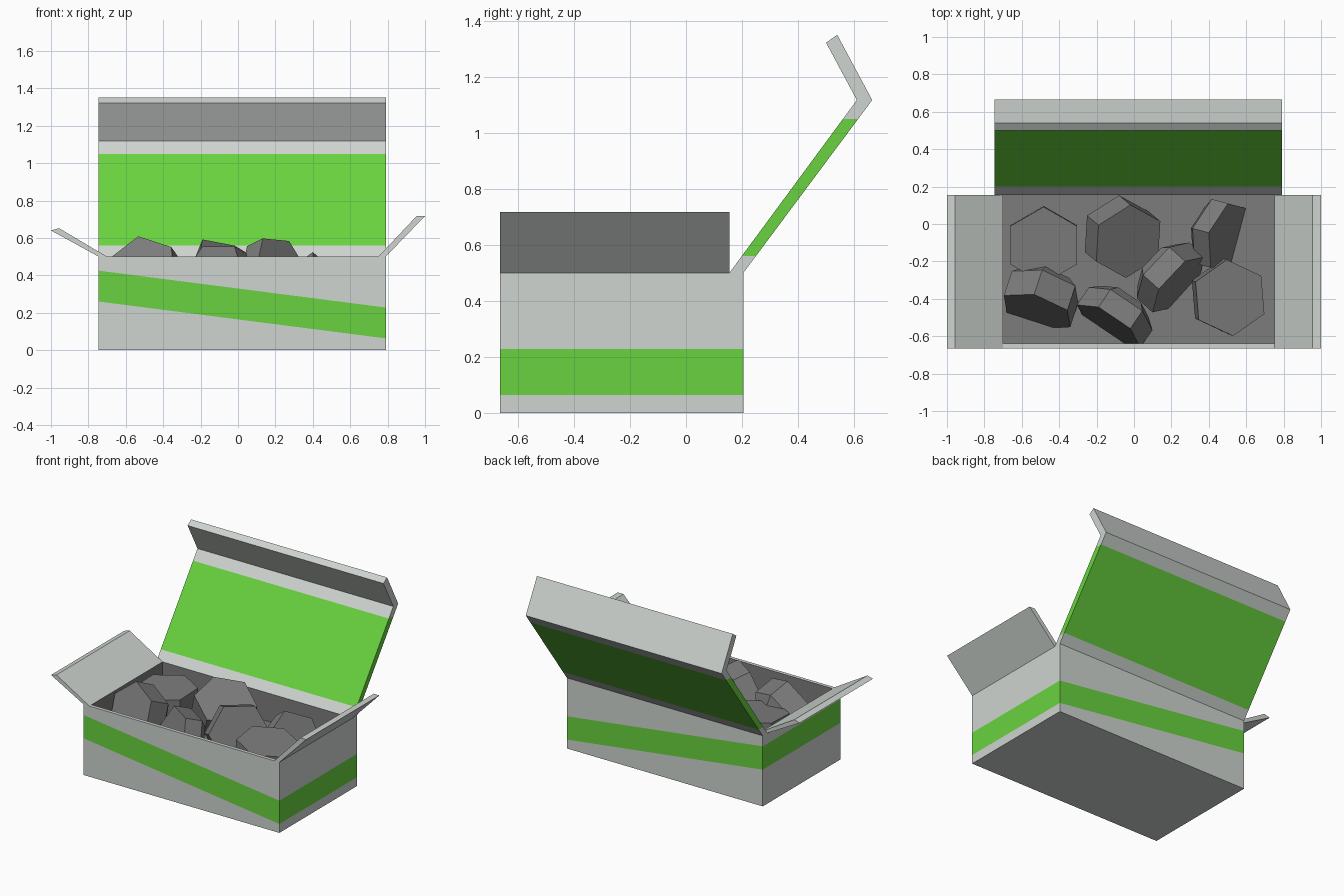
import bpy, bmesh
from math import radians
from mathutils import Vector, Euler

if "Cube" in bpy.data.objects:
    bpy.data.objects.remove(bpy.data.objects["Cube"])


def material(name, rgb):
    m = bpy.data.materials.new(name)
    m.diffuse_color = (*rgb, 1)
    m.use_nodes = True
    m.node_tree.nodes["Principled BSDF"].inputs["Base Color"].default_value = m.diffuse_color
    return m


CARD = material("card", (0.62, 0.66, 0.63))
GREEN = material("green", (0.14, 0.65, 0.05))
DARK = material("dark_grey", (0.2, 0.2, 0.2))

X0, X1, Y0, Y1, H = -0.745, 0.79, -0.665, 0.205, 0.5      # outer box
IX0, IX1, IY0, IY1, FLOOR = -0.70, 0.75, -0.64, 0.155, 0.3  # cavity


def finish(bm, name, mats):
    bmesh.ops.recalc_face_normals(bm, faces=bm.faces)
    me = bpy.data.meshes.new(name)
    bm.to_mesh(me)
    bm.free()
    for m in mats:
        me.materials.append(m)
    ob = bpy.data.objects.new(name, me)
    bpy.context.collection.objects.link(ob)
    return ob


def prism(profile, axis, a, b):
    """Extrude a closed 2D profile along x (profile = y,z) or y (profile = x,z)."""
    bm = bmesh.new()
    rings = []
    for t in (a, b):
        rings.append([bm.verts.new((t, p, q) if axis == 'x' else (p, t, q))
                      for p, q in profile])
    n = len(profile)
    for r in rings:
        bm.faces.new(r)
    for i in range(n):
        j = (i + 1) % n
        bm.faces.new((rings[0][i], rings[0][j], rings[1][j], rings[1][i]))
    return bm


def cut(bm, co, no):
    bmesh.ops.bisect_plane(bm, geom=bm.verts[:] + bm.edges[:] + bm.faces[:],
                           plane_co=co, plane_no=no)


# Open box: outer walls, rim, cavity
bm = bmesh.new()


def rect(x0, x1, y0, y1, z):
    return [bm.verts.new((x, y, z)) for x, y in
            ((x0, y0), (x1, y0), (x1, y1), (x0, y1))]


rings = [rect(X0, X1, Y0, Y1, 0), rect(X0, X1, Y0, Y1, H),
         rect(IX0, IX1, IY0, IY1, H), rect(IX0, IX1, IY0, IY1, FLOOR)]
bm.faces.new(rings[0])
bm.faces.new(rings[3])
for r, s in zip(rings, rings[1:]):
    for i in range(4):
        j = (i + 1) % 4
        bm.faces.new((r[i], r[j], s[j], s[i]))
# Sloping green band around the outside
for z in (0.26, 0.425):
    cut(bm, (X0, 0, z), Vector((0.197, 0, X1 - X0)).normalized())
for f in bm.faces:
    c = f.calc_center_median()
    outer = (min(abs(c.x - X0), abs(c.x - X1)) < 1e-3
             or min(abs(c.y - Y0), abs(c.y - Y1)) < 1e-3)
    s = c.z + 0.197 * (c.x - X0) / (X1 - X0)
    if outer and 0.26 < s < 0.425:
        f.material_index = 1
    inside = (IX0 - 1e-3 < c.x < IX1 + 1e-3 and IY0 - 1e-3 < c.y < IY1 + 1e-3)
    if inside and 0.01 < c.z < H - 1e-3:
        f.material_index = 2
finish(bm, "box", [CARD, GREEN, DARK])

# Open lid with tuck flap and green band
bm = prism([(0.155, 0.5), (0.205, 0.5), (0.665, 1.117), (0.54, 1.35),
            (0.50, 1.322), (0.61, 1.117)], 'x', X0, X1)
for z in (0.56, 1.05):
    cut(bm, (0, 0, z), (0, 0, 1))
for f in bm.faces:
    if all(0.559 < v.co.z < 1.051 for v in f.verts):
        f.material_index = 1
finish(bm, "lid", [CARD, GREEN])

# Side flaps
finish(prism([(X0, H), (IX0, H), (-0.957, 0.652), (-1.0, 0.64)], 'y', Y0, IY1),
       "left_flap", [CARD])
finish(prism([(X1, H), (IX1, H), (0.955, 0.717), (1.0, 0.717)], 'y', Y0, IY1),
       "right_flap", [CARD])


# Six-sided lumps: location, tilt, yaw, spin about own axis, depth
lumps = [
    ((-0.483, -0.11, 0.38), 2, 0, 0, 0.20),
    ((-0.07, -0.06, 0.40), 28, 50, 10, 0.22),
    ((0.45, -0.06, 0.31), 55, 75, 0, 0.16),
    ((-0.49, -0.38, 0.385), 66, -18, 12, 0.20),
    ((-0.09, -0.48, 0.36), 72, -34, 30, 0.17),
    ((0.18, -0.27, 0.395), 70, 48, 26, 0.17),
    ((0.50, -0.39, 0.37), 8, 70, -65, 0.20),
]
for i, (loc, tilt, yaw, spin, depth) in enumerate(lumps):
    bm = bmesh.new()
    bmesh.ops.create_cone(bm, cap_ends=True, segments=6, radius1=0.205,
                          radius2=0.205, depth=depth)
    # narrow chamfer on the lower cap gives the chunky look
    low = [e for e in bm.edges if all(v.co.z < 0 for v in e.verts)]
    bmesh.ops.bevel(bm, geom=low, offset=0.05, segments=1, affect='EDGES')
    rot = (Euler((radians(tilt), 0, radians(yaw))).to_matrix()
           @ Euler((0, 0, radians(spin))).to_matrix())
    ob = finish(bm, f"lump_{i + 1}", [DARK])
    ob.location = loc
    ob.rotation_euler = rot.to_euler()
